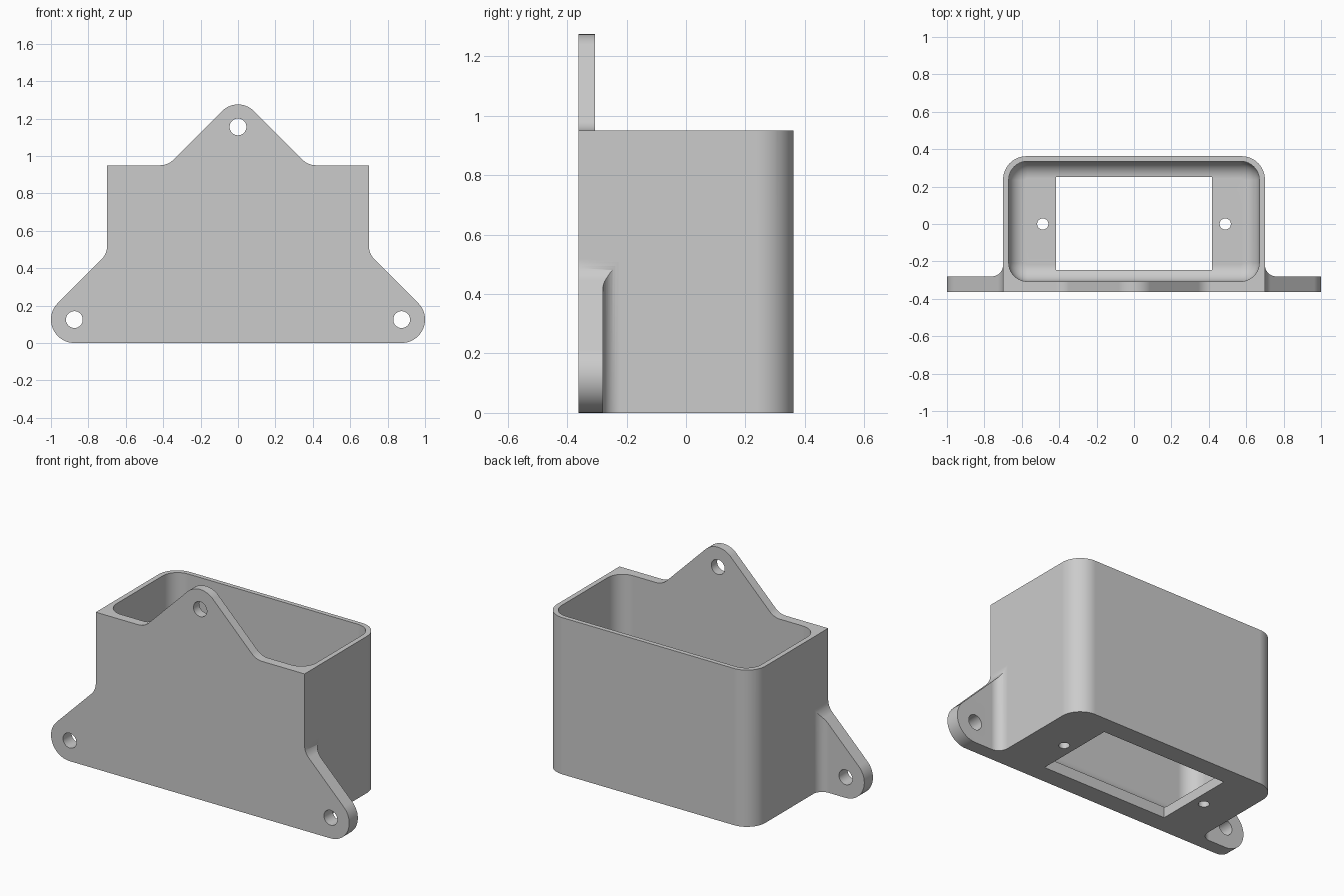
import bpy, bmesh, math
from mathutils import Matrix

if "Cube" in bpy.data.objects:
    bpy.data.objects.remove(bpy.data.objects["Cube"])

HALF_X, HALF_Y, BOX_TOP = 0.70, 0.3625, 0.95
EAR_BACK, TAB_BACK, FLOOR = -0.28, -0.307, 0.06


def arc(cx, cy, r, a0, a1, n=10):
    """Points on an arc, angles in degrees."""
    return [(cx + r * math.cos(math.radians(a0 + (a1 - a0) * i / n)),
             cy + r * math.sin(math.radians(a0 + (a1 - a0) * i / n))) for i in range(n + 1)]


def mirrored(right):
    """Close a right-hand outline with its mirror image, dropping doubled points on the axis."""
    left = [(-x, y) for x, y in reversed(right) if abs(x) > 1e-6]
    return right + left


def loft(name, rings):
    """Solid through rings of 3D points, capped at both ends."""
    bm = bmesh.new()
    loops = [[bm.verts.new(p) for p in ring] for ring in rings]
    n = len(loops[0])
    for a, b in zip(loops, loops[1:]):
        for i in range(n):
            bm.faces.new((a[i], a[(i + 1) % n], b[(i + 1) % n], b[i]))
    bm.faces.new(loops[0])
    bm.faces.new(loops[-1])
    bmesh.ops.recalc_face_normals(bm, faces=bm.faces)
    mesh = bpy.data.meshes.new(name)
    bm.to_mesh(mesh)
    bm.free()
    obj = bpy.data.objects.new(name, mesh)
    bpy.context.collection.objects.link(obj)
    return obj


def upright(name, pts, z0, z1):
    return loft(name, [[(x, y, z) for x, y in pts] for z in (z0, z1)])


def front_facing(name, pts, y0, y1):
    return loft(name, [[(x, y, z) for x, z in pts] for y in (y0, y1)])


def rect(x0, x1, y0, y1):
    return [(x0, y0), (x1, y0), (x1, y1), (x0, y1)]


def round_rect(x0, x1, y0, y1, r):
    return (arc(x1 - r, y1 - r, r, 0, 90) + arc(x0 + r, y1 - r, r, 90, 180)
            + arc(x0 + r, y0 + r, r, 180, 270) + arc(x1 - r, y0 + r, r, 270, 360))


def circle(cx, cy, r):
    return arc(cx, cy, r, 0, 360, 32)[:-1]


def combine(target, tool, operation):
    mod = target.modifiers.new(operation.title(), 'BOOLEAN')
    mod.operation, mod.solver, mod.object = operation, 'EXACT', tool
    bpy.context.view_layer.objects.active = target
    bpy.ops.object.modifier_apply(modifier=mod.name)
    bpy.data.objects.remove(tool, do_unlink=True)


# Front silhouette: two lower ears, straight box sides, top tab
k = math.tan(math.radians(22.5)) * 0.1
side_z = 0.875 + 0.125 + 0.125 * math.sqrt(2) - HALF_X
tab_x = 1.155 + 0.12 * math.sqrt(2) - BOX_TOP
silhouette = mirrored(
    arc(0.875, 0.125, 0.125, -90, 45, 18)
    + arc(HALF_X + 0.1, side_z + k, 0.1, 225, 180)
    + [(HALF_X, BOX_TOP)]
    + arc(tab_x + k, BOX_TOP + 0.1, 0.1, 270, 225)
    + arc(0, 1.155, 0.12, 45, 90))
bracket = front_facing("servo_box_bracket", silhouette, -HALF_Y, HALF_Y)
bracket.name = "box_bracket"

# Plan shape: ears blending into the box, rounded rear corners
plan = mirrored(
    [(1.05, -HALF_Y), (1.05, EAR_BACK)]
    + arc(HALF_X + 0.06, EAR_BACK + 0.06, 0.06, 270, 180)
    + arc(HALF_X - 0.125, HALF_Y - 0.125, 0.125, 0, 90, 14))
combine(bracket, upright("plan_shape", plan, -0.1, 1.4), 'INTERSECT')

# Clear the space behind the top tab
combine(bracket, upright("tab_clearance", rect(-0.68, 0.68, TAB_BACK, 0.5), BOX_TOP, 1.5), 'DIFFERENCE')

# Cavity with rounded corners and a rounded floor edge
rings = []
for i in range(11):
    a = math.radians(90 * i / 10)
    d, z = 0.09 * (1 - math.sin(a)), FLOOR + 0.09 * (1 - math.cos(a))
    rings.append([(x, y, z) for x, y in
                  round_rect(-0.67 + d, 0.67 - d, TAB_BACK + d, 0.335 - d, 0.1 - d)])
rings.append([(x, y, 1.5) for x, y, _ in rings[-1]])
combine(bracket, loft("cavity", rings), 'DIFFERENCE')

# Floor window and screw holes
combine(bracket, upright("window", rect(-0.418, 0.418, -0.247, 0.25), -0.1, 0.3), 'DIFFERENCE')
for s in (-1, 1):
    combine(bracket, upright("floor_hole", circle(s * 0.488, 0, 0.03), -0.1, 0.3), 'DIFFERENCE')
for x, z in ((-0.875, 0.125), (0.875, 0.125), (0, 1.155)):
    combine(bracket, front_facing("mount_hole", circle(x, z, 0.045), -0.5, 0), 'DIFFERENCE')

# Colour and shading
grey = bpy.data.materials.new("light grey")
grey.diffuse_color = (0.6, 0.6, 0.6, 1)
grey.use_nodes = True
grey.node_tree.nodes["Principled BSDF"].inputs["Base Color"].default_value = grey.diffuse_color
bracket.data.materials.clear()
bracket.data.materials.append(grey)
for p in bracket.data.polygons:
    p.material_index = 0
bracket.select_set(True)
bpy.context.view_layer.objects.active = bracket
bpy.ops.object.shade_smooth_by_angle(angle=math.radians(30))
weighted = bracket.modifiers.new("Weighted normals", 'WEIGHTED_NORMAL')
weighted.keep_sharp = True
